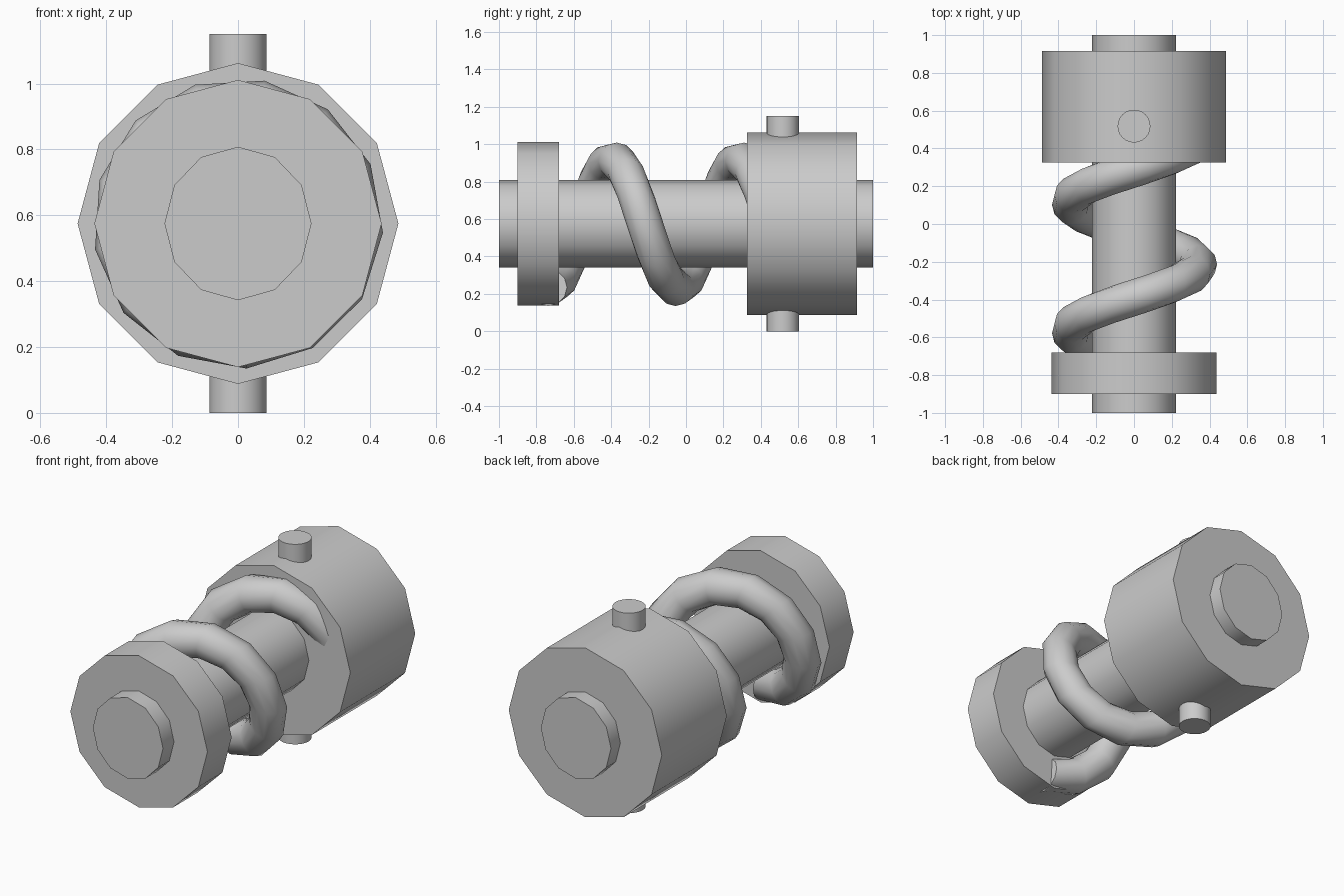
import bpy, bmesh, math
from mathutils import Matrix, Vector

cube = bpy.data.objects.get("Cube")
if cube:
    bpy.data.objects.remove(cube, do_unlink=True)

AXIS_Z = 0.575

grey = bpy.data.materials.new("plain_grey")
grey.use_nodes = True
colour = (0.6, 0.6, 0.6, 1)
grey.diffuse_color = colour
grey.node_tree.nodes["Principled BSDF"].inputs["Base Color"].default_value = colour


def finish(obj, angle):
    obj.data.materials.append(grey)
    bpy.ops.object.select_all(action="DESELECT")
    obj.select_set(True)
    bpy.context.view_layer.objects.active = obj
    bpy.ops.object.shade_smooth_by_angle(angle=math.radians(angle))


def cylinder(name, radius, start, end, sides=12, along_y=True, squash=1.0):
    mid = (start + end) / 2
    loc = (0, mid, AXIS_Z) if along_y else (0, 0.518, mid)
    bpy.ops.mesh.primitive_cylinder_add(vertices=sides, radius=radius, depth=end - start)
    obj = bpy.context.object
    obj.name = name
    turn = Matrix.Rotation(math.pi / 2, 4, "X") if along_y else Matrix()
    obj.data.transform(Matrix.Translation(loc) @ Matrix.Diagonal((squash, 1, 1, 1)) @ turn)
    finish(obj, 35)


# Shaft, narrow collar, wide hub and the pin through the hub
cylinder("shaft", 0.233, -1, 1, squash=0.958)
cylinder("collar", 0.436, -0.9, -0.68)
cylinder("hub", 0.487, 0.325, 0.915)
cylinder("cross_pin", 0.087, 0, 1.15, sides=24, along_y=False)

# Coil: a round section swept along a helix, thirteen steps per turn
STEPS, SIDES, PITCH = 13, 12, 0.68
bm = bmesh.new()
rings = []
for k in range(-7, 18):
    spin = Matrix.Rotation(math.radians(10.5) + math.tau * k / STEPS, 3, "Y")
    shift = Vector((0, -0.37 + PITCH * k / STEPS, AXIS_Z))
    ring = []
    for s in range(SIDES):
        a = math.tau * s / SIDES
        section = Vector((0, 0.1 * math.sin(a), 0.341 + 0.1 * math.cos(a)))
        ring.append(bm.verts.new(spin @ section + shift))
    rings.append(ring)
for r, q in zip(rings, rings[1:]):
    for s in range(SIDES):
        t = (s + 1) % SIDES
        bm.faces.new((r[s], r[t], q[t], q[s]))
bm.faces.new(rings[0])
bm.faces.new(rings[-1])
bmesh.ops.recalc_face_normals(bm, faces=bm.faces)
mesh = bpy.data.meshes.new("coil_spring")
bm.to_mesh(mesh)
bm.free()
coil = bpy.data.objects.new("coil_spring", mesh)
bpy.context.collection.objects.link(coil)
finish(coil, 50)
